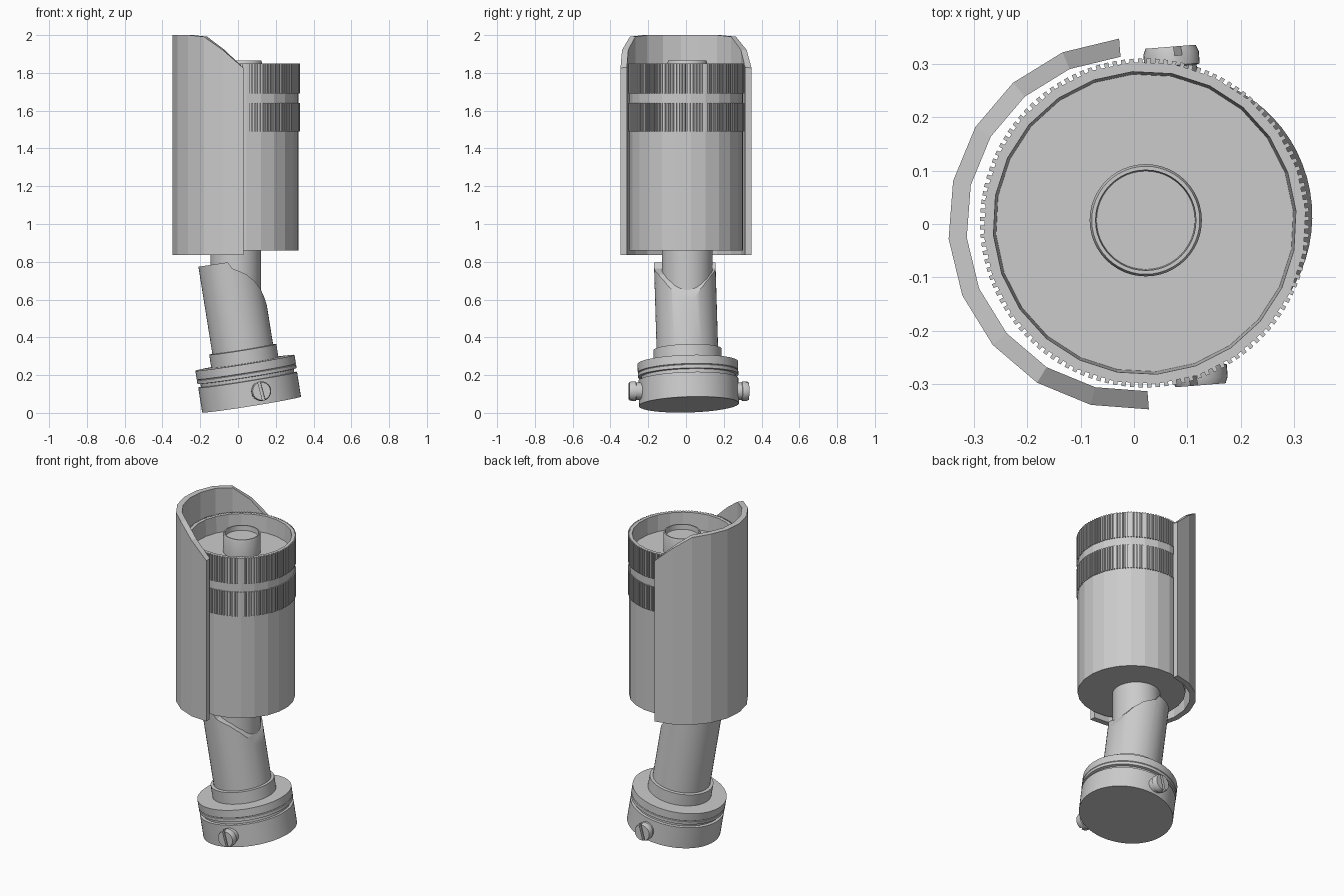
import bpy, bmesh, math
from mathutils import Matrix, Vector

if "Cube" in bpy.data.objects:
    bpy.data.objects.remove(bpy.data.objects["Cube"])

YAW = math.radians(4.6)
I = Matrix.Identity(4)


def finish(name, bm, smooth=False):
    bmesh.ops.recalc_face_normals(bm, faces=bm.faces)
    me = bpy.data.meshes.new(name)
    bm.to_mesh(me)
    bm.free()
    ob = bpy.data.objects.new(name, me)
    bpy.context.collection.objects.link(ob)
    if smooth:
        shade(ob)
    return ob


def shade(ob):
    bpy.ops.object.select_all(action='DESELECT')
    ob.select_set(True)
    bpy.context.view_layer.objects.active = ob
    bpy.ops.object.shade_smooth_by_angle(angle=math.radians(30))


def lathe(name, profile, mat, segs=48, smooth=True):
    """Revolve (radius, height) points, capping both ends."""
    bm = bmesh.new()
    rings = []
    for r, z in profile:
        rings.append([bm.verts.new(mat @ Vector((r * math.cos(a), r * math.sin(a), z)))
                      for a in (2 * math.pi * i / segs for i in range(segs))])
    for lo, hi in zip(rings, rings[1:]):
        for i in range(segs):
            j = (i + 1) % segs
            bm.faces.new((lo[i], lo[j], hi[j], hi[i]))
    bm.faces.new(rings[0])
    bm.faces.new(rings[-1])
    return finish(name, bm, smooth)


def box(bm, size, mat):
    bmesh.ops.create_cube(bm, size=1, matrix=mat @ Matrix.Diagonal((*size, 1)))


def boolean(ob, cutter, operation):
    mod = ob.modifiers.new('cut', 'BOOLEAN')
    mod.object, mod.operation, mod.solver = cutter, operation, 'EXACT'
    bpy.ops.object.select_all(action='DESELECT')
    bpy.context.view_layer.objects.active = ob
    ob.select_set(True)
    bpy.ops.object.modifier_apply(modifier=mod.name)
    bpy.data.objects.remove(cutter)
    shade(ob)


# Lamp housing: faceted cup with recessed face
body_mat = Matrix.Translation((0.02, 0.002, 0)) @ Matrix.Rotation(YAW, 4, 'Z')
lathe('lamp_housing', [(0.302, 0.86), (0.302, 1.85), (0.284, 1.85), (0.279, 1.75)],
      body_mat, 24, False)

# Central lens tube with shallow dish
lathe('lens_tube', [(0.105, 1.74), (0.105, 1.855), (0.101, 1.865), (0.094, 1.865),
                    (0.092, 1.835)], Matrix.Translation((0.022, 0.007, 0)))

# Two knurled grip bands
for name, z0, z1 in (('lower_grip', 1.49, 1.64), ('upper_grip', 1.69, 1.85)):
    bm = bmesh.new()
    n = 120
    for i in range(n):
        m = (body_mat @ Matrix.Rotation(2 * math.pi * i / n, 4, 'Z')
             @ Matrix.Translation((0.302, 0, (z0 + z1) / 2)))
        box(bm, (0.012, 0.008, z1 - z0), m)
    finish(name, bm)

# Half-round glare shield with a swept top edge
bm = bmesh.new()
sections = []
N = 10
shield_mat = Matrix.Rotation(YAW, 4, 'Z')
for i in range(N + 1):
    a = math.pi / 2 + math.pi * i / N
    c, s = math.cos(a), math.sin(a)
    t = max(0, min(1, (0.345 * c + 0.22) / 0.22))
    top = 2.0 - 0.17 * t ** 1.2
    sections.append([bm.verts.new(shield_mat @ Vector((r * c, r * s, z))) for r, z in
                     ((0.348, 0.835), (0.348, top - 0.004 * t), (0.314, top), (0.314, 0.835))])
for p, q in zip(sections, sections[1:]):
    for k in range(4):
        bm.faces.new((p[k], p[(k + 1) % 4], q[(k + 1) % 4], q[k]))
bm.faces.new(sections[0])
bm.faces.new(sections[-1])
finish('glare_shield', bm)

# Short vertical post under the housing
lathe('swivel_post', [(0.134, 0.5), (0.134, 0.862)], Matrix.Translation((-0.012, 0.006, 0)))

# Tilted base: plate, groove, flange and collar
base_mat = (Matrix.Translation((0.072, 0.016, 0.044)) @ Matrix.Rotation(YAW, 4, 'Z')
            @ Matrix.Rotation(math.radians(1), 4, 'X')
            @ Matrix.Rotation(math.radians(-9.2), 4, 'Y'))
lathe('base', [(0.265, 0), (0.265, 0.133), (0.25, 0.135), (0.25, 0.152), (0.266, 0.154),
               (0.266, 0.172), (0.262, 0.175), (0.266, 0.178), (0.266, 0.224),
               (0.18, 0.225), (0.18, 0.296), (0.163, 0.298)], base_mat, 64)

# Stem trimmed by an elbow-shaped side profile
stem = lathe('stem', [(0.163, 0.28), (0.163, 0.9)], base_mat)
outline = [(-0.4, 0.2), (-0.4, 0.745), (-0.055, 0.797), (-0.03, 0.765), (0, 0.753),
           (0.045, 0.733), (0.09, 0.695), (0.12, 0.655), (0.142, 0.605), (0.158, 0.55),
           (0.175, 0.45), (0.3, 0.2)]
bm = bmesh.new()
face = bm.faces.new([bm.verts.new((x, -0.4, z)) for x, z in outline])
ext = bmesh.ops.extrude_face_region(bm, geom=[face])
bmesh.ops.translate(bm, vec=(0, 0.8, 0),
                    verts=[v for v in ext['geom'] if isinstance(v, bmesh.types.BMVert)])
cutter = finish('stem_cutter', bm)
cutter.hide_render = True
boolean(stem, cutter, 'INTERSECT')

# Slotted clamp screws on both sides of the base
for name, pos, ang in (('front_screw', (0.118, -0.22, 0.115), 90),
                       ('back_screw', (0.075, 0.25, 0.115), -90)):
    m = (Matrix.Translation(pos) @ Matrix.Rotation(YAW, 4, 'Z')
         @ Matrix.Rotation(math.radians(ang), 4, 'X'))
    screw = lathe(name, [(0.046, -0.03), (0.046, 0.045), (0.052, 0.047), (0.052, 0.07),
                         (0.047, 0.082)], m, 32)
    bm = bmesh.new()
    box(bm, (0.014, 0.2, 0.04), m @ Matrix.Translation((0, 0, 0.085))
        @ Matrix.Rotation(math.radians(15), 4, 'Z'))
    cutter = finish('slot_cutter', bm)
    cutter.hide_render = True
    boolean(screw, cutter, 'DIFFERENCE')
